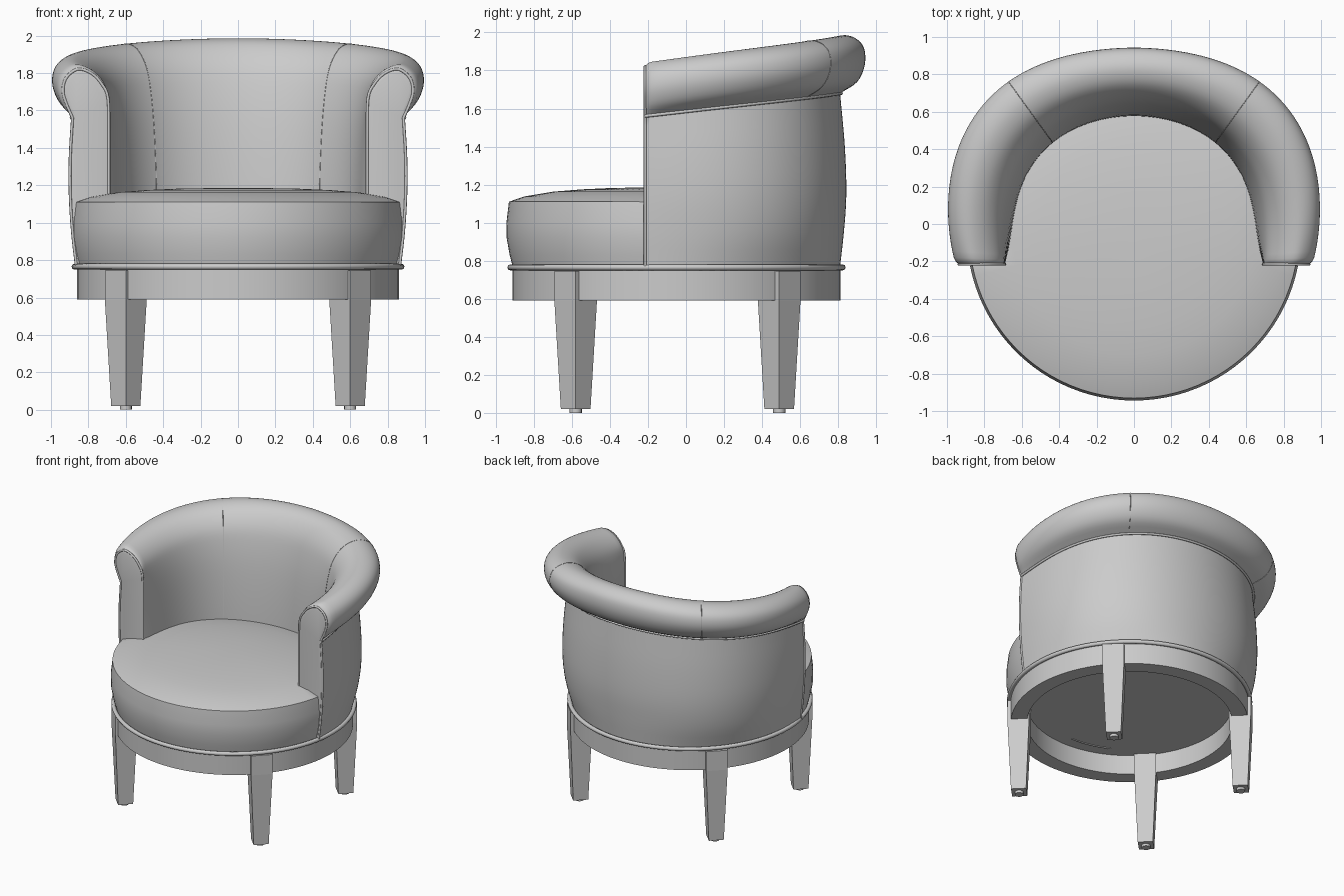
import bpy
import bmesh
from math import sin, cos, asin, pi, radians
from mathutils import Vector

if "Cube" in bpy.data.objects:
    bpy.data.objects.remove(bpy.data.objects["Cube"])

CENTRE_Y = -0.05
FRONT = 0.165         # arm fronts lie this far ahead of the centre

fabric = bpy.data.materials.new("plain grey")
fabric.use_nodes = True
GREY = (0.6, 0.6, 0.6, 1)
fabric.diffuse_color = GREY
fabric.node_tree.nodes["Principled BSDF"].inputs["Base Color"].default_value = GREY


def activate(obj):
    bpy.ops.object.select_all(action='DESELECT')
    obj.select_set(True)
    bpy.context.view_layer.objects.active = obj


def finish(name, bm, smooth=True):
    bmesh.ops.remove_doubles(bm, verts=bm.verts, dist=0.0005)
    bmesh.ops.recalc_face_normals(bm, faces=bm.faces)
    mesh = bpy.data.meshes.new(name)
    bm.to_mesh(mesh)
    bm.free()
    mesh.materials.append(fabric)
    obj = bpy.data.objects.new(name, mesh)
    bpy.context.collection.objects.link(obj)
    if smooth:
        activate(obj)
        bpy.ops.object.shade_smooth_by_angle(angle=radians(40))
    return obj


def lathe(profile, x=0, y=CENTRE_Y, steps=96):
    """Spin a (radius, height) profile around an upright axis."""
    bm = bmesh.new()
    vs = [bm.verts.new((x + r, y, z)) for r, z in profile]
    edges = [bm.edges.new(pair) for pair in zip(vs, vs[1:])]
    bmesh.ops.spin(bm, geom=vs + edges, cent=(x, y, 0), axis=(0, 0, 1),
                   angle=2 * pi, steps=steps)
    bmesh.ops.remove_doubles(bm, verts=bm.verts, dist=0.0005)
    return bm


def tube(name, points, radius, cyclic=False):
    """Round piping along a path."""
    curve = bpy.data.curves.new(name, 'CURVE')
    curve.dimensions = '3D'
    curve.bevel_depth = radius
    curve.bevel_resolution = 2
    curve.use_fill_caps = True
    spline = curve.splines.new('POLY')
    spline.points.add(len(points) - 1)
    for p, co in zip(spline.points, points):
        p.co = (*co, 1)
    spline.use_cyclic_u = cyclic
    curve.materials.append(fabric)
    obj = bpy.data.objects.new(name, curve)
    bpy.context.collection.objects.link(obj)
    activate(obj)
    bpy.ops.object.convert(target='MESH')
    bpy.ops.object.shade_smooth_by_angle(angle=radians(60))


def arc(radius, z, start, stop, step):
    return [(radius * cos(radians(a)), CENTRE_Y + radius * sin(radians(a)), z)
            for a in range(start, stop, step)]


def smooth_path(pts, steps=4):
    """Catmull-Rom curve through the points."""
    ext = [2 * pts[0] - pts[1], *pts, 2 * pts[-1] - pts[-2]]
    out = []
    for a, b, c, d in zip(ext, ext[1:], ext[2:], ext[3:]):
        for k in range(steps):
            t = k / steps
            out.append(0.5 * (2 * b + (c - a) * t + (2 * a - 5 * b + 4 * c - d) * t * t
                              + (3 * b - a - 3 * c + d) * t ** 3))
    return out + [pts[-1]]


# Back shell section: arm radius, arm height, back radius, back height, bulge at the quarters
ROWS = [
    (.88, .77, .86, .77, 0), (.90, .95, .88, .95, .4), (.912, 1.15, .893, 1.15, .5),
    (.912, 1.35, .885, 1.4, .5), (.90, 1.56, .86, 1.68, .5),
    (.945, 1.62, .95, 1.74, .8), (.968, 1.70, .99, 1.83, 1), (.955, 1.775, .985, 1.92, 1),
    (.91, 1.825, .94, 1.97, .9), (.86, 1.84, .87, 1.985, .7), (.79, 1.81, .79, 1.95, .5),
    (.735, 1.75, .72, 1.85, .4), (.715, 1.67, .68, 1.71, .4),
    (.71, 1.5, .65, 1.5, .4), (.71, 1.2, .63, 1.2, .4), (.71, .8, .62, .8, .4),
]
SHELL_TOP, ROLL_END = 4, 12
ROLL_CORE = Vector((.83, 1.69))


def place(r, z, s):
    """Put a radius and height at fraction s of the way round the back."""
    end = asin(FRONT / r)
    ang = s * (pi + 2 * end) - end
    return Vector((r * cos(ang), CENTRE_Y + r * sin(ang), z))


def keys(s):
    w = 1 - (1 - 2 * s) ** 8
    v = (place(.9, 0, s).y + .22) / 1.07
    bulge = .066 * abs(sin(2 * pi * s)) ** 2.2
    pts = [Vector((ra + (rb - ra) * w + bulge * k, za + (zb - za) * v))
           for ra, za, rb, zb, k in ROWS]
    # the roll rounds off at the arm fronts
    rounding = .13 * max(0, 1 - min(s, 1 - s) / .01) ** 2
    for i in range(SHELL_TOP + 1, ROLL_END):
        pts[i] = pts[i].lerp(ROLL_CORE, rounding)
    return pts


def section(s):
    pts = keys(s)
    flat = smooth_path(pts[:SHELL_TOP + 1])[:-1] + smooth_path(pts[SHELL_TOP:])
    return [place(p.x, p.y, s) for p in flat]


# Wraparound back and arms with rolled top
COUNT = 96
ends = [0, .002, .005]
stations = ends + [i / COUNT for i in range(1, COUNT)] + [1 - e for e in reversed(ends)]
bm = bmesh.new()
rings = [[bm.verts.new(p) for p in section(s)] for s in stations]
for a, b in zip(rings, rings[1:]):
    for j in range(len(a)):
        k = (j + 1) % len(a)
        bm.faces.new((a[j], a[k], b[k], b[j]))
caps = [bm.faces.new(rings[0]), bm.faces.new(rings[-1])]
bmesh.ops.recalc_face_normals(bm, faces=bm.faces)
bmesh.ops.inset_individual(bm, faces=caps, thickness=.02, depth=.005)
finish("back_and_arms", bm)

# Piping on the arm fronts, stitched seams inside the back
for side, s, seam in (("left", 0, .3), ("right", 1, .7)):
    tube(side + "_arm_piping", section(s), .008)
    tube(side + "_back_seam", section(seam)[SHELL_TOP * 4:], .002)

# Piping under the roll
under = []
for s in stations:
    p = keys(s)[SHELL_TOP]
    under.append(place(p.x + .006, p.y, s))
tube("roll_piping", under, .009)

# Seat cushion, narrowed behind the arm fronts, its crown falling towards the back
bm = lathe([(0, .765), (.86, .765), (.877, .83), (.893, .92), (.894, 1.0), (.881, 1.11),
            (.80, 1.138), (.65, 1.163), (.5, 1.175), (.35, 1.182), (.2, 1.185), (0, 1.186)])
for v in bm.verts:
    r = Vector((v.co.x, v.co.y - CENTRE_Y)).length
    if v.co.y > -.19 and r > .78:
        v.co.x *= .78 / r
        v.co.y = CENTRE_Y + (v.co.y - CENTRE_Y) * .78 / r
    if v.co.y > -.25 and v.co.z > 1.1:
        v.co.z -= .04 * ((v.co.y + .25) / .8) ** 2
finish("seat_cushion", bm)

# Base ring with recessed underside, its piping, and a seam below
finish("base_ring", lathe([(0, .745), (.745, .745), (.745, .59), (.862, .59),
                           (.862, .76), (0, .76)]))
tube("base_piping", arc(.874, .765, 0, 360, 4), .016, True)
tube("underside_seam", arc(.65, .742, 242, 274, 4), .005)

# Tapered square legs with small glides
for end, y in (("front", -.58), ("back", .49)):
    for side, x in (("left", .6), ("right", -.6)):
        leg = lathe([(0, .02), (.078, .02), (.112, .59), (.112, .745), (0, .745)],
                    x, y, 4)
        finish(f"{end}_{side}_leg", leg, False)
        glide = lathe([(0, 0), (.032, 0), (.032, .03), (0, .03)], x, y, 16)
        finish(f"{end}_{side}_glide", glide)
